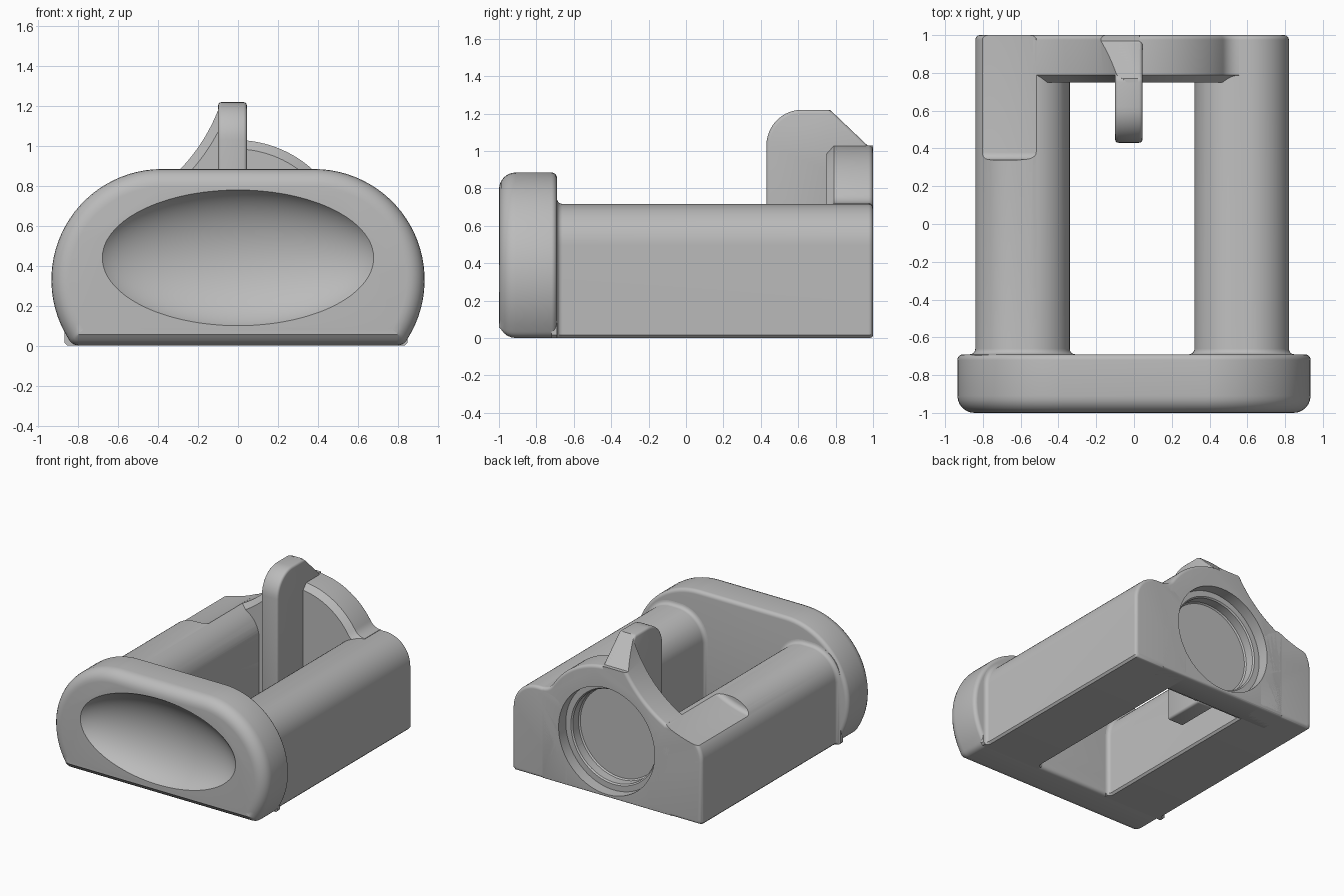
import bpy, bmesh
from math import sin, cos, radians, pi, sqrt, atan2, degrees
from mathutils import Vector

if "Cube" in bpy.data.objects:
    bpy.data.objects.remove(bpy.data.objects["Cube"], do_unlink=True)

grey = bpy.data.materials.new("plain_grey")
grey.use_nodes = True
grey.diffuse_color = (0.5, 0.5, 0.5, 1)
grey.node_tree.nodes["Principled BSDF"].inputs["Base Color"].default_value = (0.5, 0.5, 0.5, 1)


def arc(cx, cz, r, a0, a1, n=16):
    """Points on a circular arc, angles in degrees."""
    steps = [radians(a0 + (a1 - a0) * i / n) for i in range(n + 1)]
    return [(cx + r * cos(a), cz + r * sin(a)) for a in steps]


def loft(name, profile, stations):
    """Skin through profile(inset) placed at each (y, inset) station."""
    bm = bmesh.new()
    rings = [[bm.verts.new((x, y, z)) for x, z in profile(d)] for y, d in stations]
    n = len(rings[0])
    for a, b in zip(rings, rings[1:]):
        for i in range(n):
            j = (i + 1) % n
            bm.faces.new((a[i], a[j], b[j], b[i]))
    bm.faces.new(rings[0])
    bm.faces.new(rings[-1])
    bmesh.ops.recalc_face_normals(bm, faces=bm.faces)
    mesh = bpy.data.meshes.new(name)
    bm.to_mesh(mesh)
    bm.free()
    mesh.materials.append(grey)
    obj = bpy.data.objects.new(name, mesh)
    bpy.context.collection.objects.link(obj)
    return obj


def activate(obj):
    bpy.ops.object.select_all(action="DESELECT")
    obj.select_set(True)
    bpy.context.view_layer.objects.active = obj


def cut(obj, cutter):
    mod = obj.modifiers.new("cut", "BOOLEAN")
    mod.operation, mod.solver, mod.object = "DIFFERENCE", "EXACT", cutter
    activate(obj)
    bpy.ops.object.modifier_apply(modifier=mod.name)


def rounded(y, r, start, n=6):
    """Stations for a quarter-round edge at an end of a loft."""
    s = 1 if start else -1
    st = [(y + s * r * (1 - cos(t * pi / 2 / n)), r * (1 - sin(t * pi / 2 / n))) for t in range(n + 1)]
    return st if start else st[::-1]


# Front block: wide rounded outline with a flat base
def block_profile(d):
    half = arc(0.795, 0.06, max(0.06 - d, 0.004), -90, -34, 6)
    half += arc(0.38, 0.33, 0.555 - d, -32, 90, 28)
    return half + [(-x, z) for x, z in reversed(half)]


block = loft("front_block", block_profile, rounded(-1, 0.09, True) + rounded(-0.69, 0.03, False))

# Oval dish in the front face
bpy.ops.mesh.primitive_uv_sphere_add(segments=96, ring_count=48, location=(0, -1.1, 0.44))
dish = bpy.context.object
dish.scale = (0.732, 0.27, 0.366)
bpy.ops.object.transform_apply(location=True, rotation=True, scale=True)
dish.data.materials.append(grey)
cut(block, dish)


# Side arms: round-topped bars flaring into the front block
def arm_profile(cx):
    def profile(d):
        w, low = 0.25 - d, max(d, 0)
        right = [(w - 0.015, low), (w, low + 0.015)] + arc(0.03, 0.497, 0.22 - d, 0, 90, 14)
        pts = right + [(-x, z) for x, z in reversed(right)]
        return [(cx + x, z) for x, z in pts]
    return profile


flare = [(-0.72, -0.03)] + [(-0.66 - 0.03 * cos(t * pi / 10), -0.03 * (1 - sin(t * pi / 10))) for t in range(6)]
arms = [loft(name, arm_profile(cx), flare + rounded(1, 0.025, False))
        for name, cx in (("right_arm", -0.59), ("left_arm", 0.57))]

# Shallow scoop across the top of the right arm
SX, SZ, SR = -0.938, 1.508, 0.9
scoop = loft("scoop_cutter", lambda d: arc(SX, SZ, SR - d, 0, 357, 119),
             rounded(0.34, 0.04, True) + [(1.2, 0)])
cut(arms[0], scoop)

# Back plate: arch on the left, concave sweep up to the fin on the right
AX, AZ, AR, FR = -0.01, 0.457, 0.573, 0.1


def plate_profile(d):
    r, f = AR - d, FR + d
    fx = AX + sqrt((AR + FR) ** 2 - (0.72 + FR - AZ) ** 2)
    tangent = degrees(atan2(0.72 + FR - AZ, fx - AX))
    pts = [(fx, max(d, 0) * 0.5)]
    pts += arc(fx, 0.72 + FR, f, 270, 180 + tangent, 8)
    pts += arc(AX, AZ, r, tangent + 1, 86, 24)
    pts += [(0.02, 1.22)]
    end = degrees(atan2(1.22 - SZ, sqrt((SR + d) ** 2 - (1.22 - SZ) ** 2)))
    pts += arc(SX, SZ, SR + d, end, -66, 24)
    return pts + [(pts[-1][0], max(d, 0) * 0.5)]


plate = loft("back_plate", plate_profile, [(0.75, 0.045), (0.79, 0)] + rounded(1, 0.025, False))


def extrude_x(name, pts, x0, x1):
    """Extrude a side outline of (y, z) points between two x values."""
    obj = loft(name, lambda d: pts, [(x0, 0), (x1, 0)])
    for v in obj.data.vertices:
        y, x, z = v.co
        v.co = Vector((x, y, z))
    obj.data.flip_normals()
    return obj


# Sloping trim behind the fin
slope = extrude_x("slope_cutter", [(0.7, 1.2865), (0.97, 1.03), (1.2, 1.03), (1.2, 1.5), (0.7, 1.5)], -0.7, 0.7)
cut(plate, slope)

# Stepped round socket in the back
steps = [(0.82, 0.355), (0.83, 0.365), (0.9, 0.365), (0.91, 0.375), (0.9101, 0.42), (1.1, 0.42)]
socket = loft("socket_cutter", lambda r: arc(-0.005, 0.445, r, 0, 356.25, 95), steps)
for part in (plate, *arms):
    cut(part, socket)

# Upright fin with a rounded nose and a sloped back
fin_outline = [(0.43, 0), (0.43, 1.03)] + arc(0.62, 1.03, 0.19, 172, 90, 12)
fin_outline += [(0.77, 1.22), (0.97, 1.03), (0.97, 0.95), (0.78, 0.88), (0.78, 0)]
fin = extrude_x("fin", fin_outline, -0.1, 0.045)
bevel = fin.modifiers.new("soft_edges", "BEVEL")
bevel.width, bevel.segments, bevel.limit_method = 0.018, 3, "ANGLE"
activate(fin)
bpy.ops.object.modifier_apply(modifier=bevel.name)

for cutter in (dish, scoop, slope, socket):
    bpy.data.objects.remove(cutter, do_unlink=True)
for part in (block, plate, fin, *arms):
    activate(part)
    bpy.ops.object.shade_smooth_by_angle(angle=radians(32))
